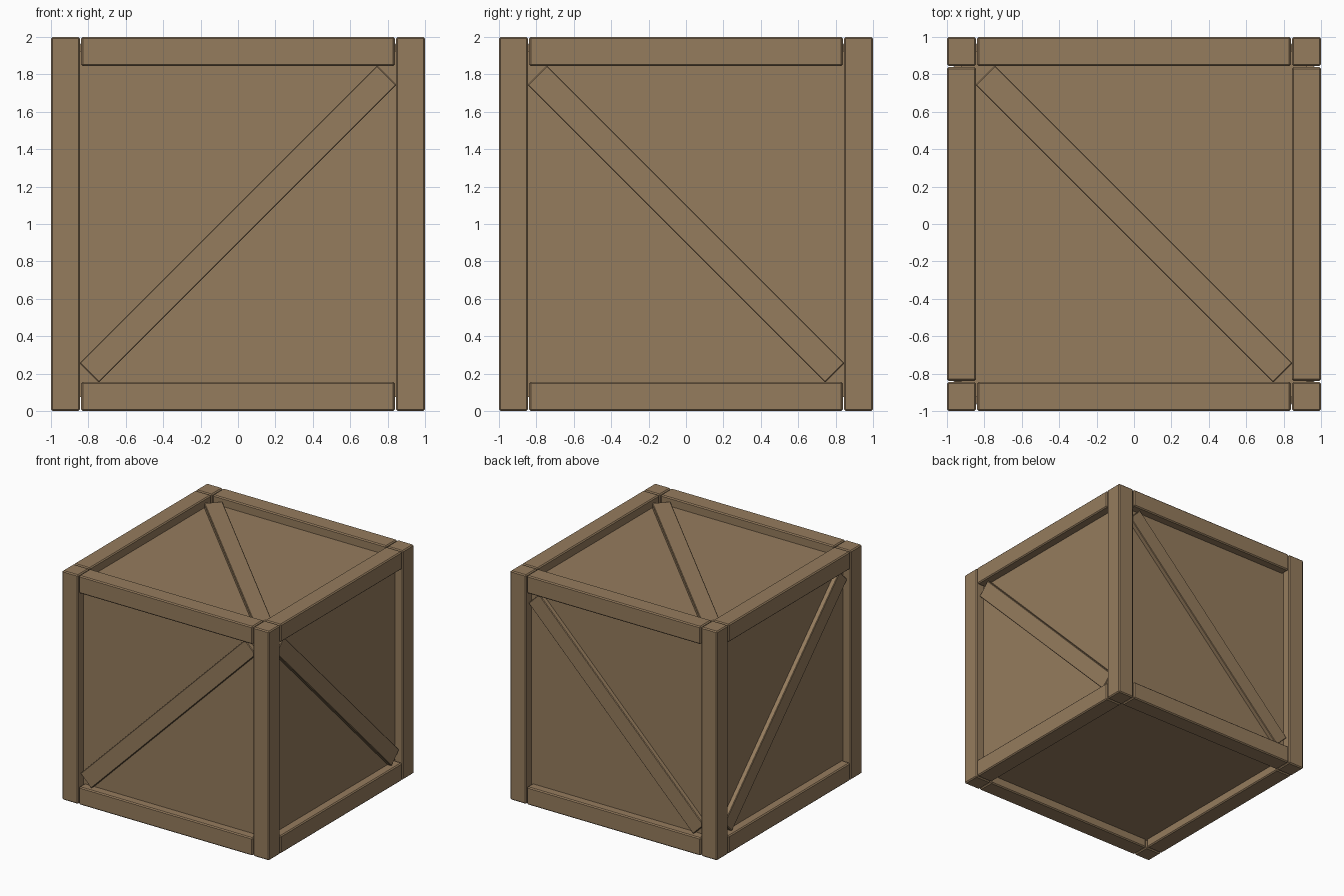
import bpy, math
from mathutils import Matrix, Vector

if "Cube" in bpy.data.objects:
    bpy.data.objects.remove(bpy.data.objects["Cube"])

wood = bpy.data.materials.new("crate wood")
wood.diffuse_color = (0.30, 0.20, 0.11, 1)
wood.use_nodes = True
wood.node_tree.nodes["Principled BSDF"].inputs["Base Color"].default_value = wood.diffuse_color

POST = 0.155      # thickness of the frame timbers
RECESS = 0.075    # how far the panels sit behind the frame
BRACE = 0.035     # how far the brace faces sit behind the frame
MID = 1 - POST / 2
CENTRE = Matrix.Translation((0, 0, 1))


def timber(name, size, matrix, bevel=0.009):
    """Box of the given size with lightly eased edges, placed around the crate centre."""
    bpy.ops.mesh.primitive_cube_add(size=1)
    ob = bpy.context.object
    ob.name = name
    ob.data.transform(Matrix.Diagonal((*size, 1)))
    ob.matrix_world = CENTRE @ matrix
    ob.data.materials.append(wood)
    if bevel:
        mod = ob.modifiers.new("eased edges", 'BEVEL')
        mod.width = bevel
        mod.segments = 1
    return ob


# Inner box whose sides are the recessed panels
side = 2 * (1 - RECESS)
timber("panels", (side, side, side), Matrix(), 0)

# Corner posts, full height
for sx in (-1, 1):
    for sy in (-1, 1):
        timber("corner_post", (POST, POST, 2), Matrix.Translation((sx * MID, sy * MID, 0)))

# Top and bottom rails between the posts
length = 2 * (1 - POST) - 0.012
for sz, level in ((-1, "bottom"), (1, "top")):
    for s in (-1, 1):
        timber(level + "_rail", (length, POST, POST), Matrix.Translation((0, s * MID, sz * MID)))
        timber(level + "_side_rail", (POST, length, POST), Matrix.Translation((s * MID, 0, sz * MID)))

# Diagonal braces on the four walls and the top
thick = 0.08
out = 1 - BRACE - thick / 2
brace_len, brace_w = 2.25, 0.147
q = math.radians(45)
for s, face in ((-1, "front"), (1, "back")):
    timber(face + "_brace", (brace_len, thick, brace_w),
           Matrix.Translation((0, s * out, 0)) @ Matrix.Rotation(-q, 4, 'Y'), 0.005)
for s, face in ((-1, "left"), (1, "right")):
    timber(face + "_brace", (thick, brace_len, brace_w),
           Matrix.Translation((s * out, 0, 0)) @ Matrix.Rotation(-q, 4, 'X'), 0.005)
timber("top_brace", (brace_len, brace_w, thick),
       Matrix.Translation((0, 0, out)) @ Matrix.Rotation(-q, 4, 'Z'), 0.005)
